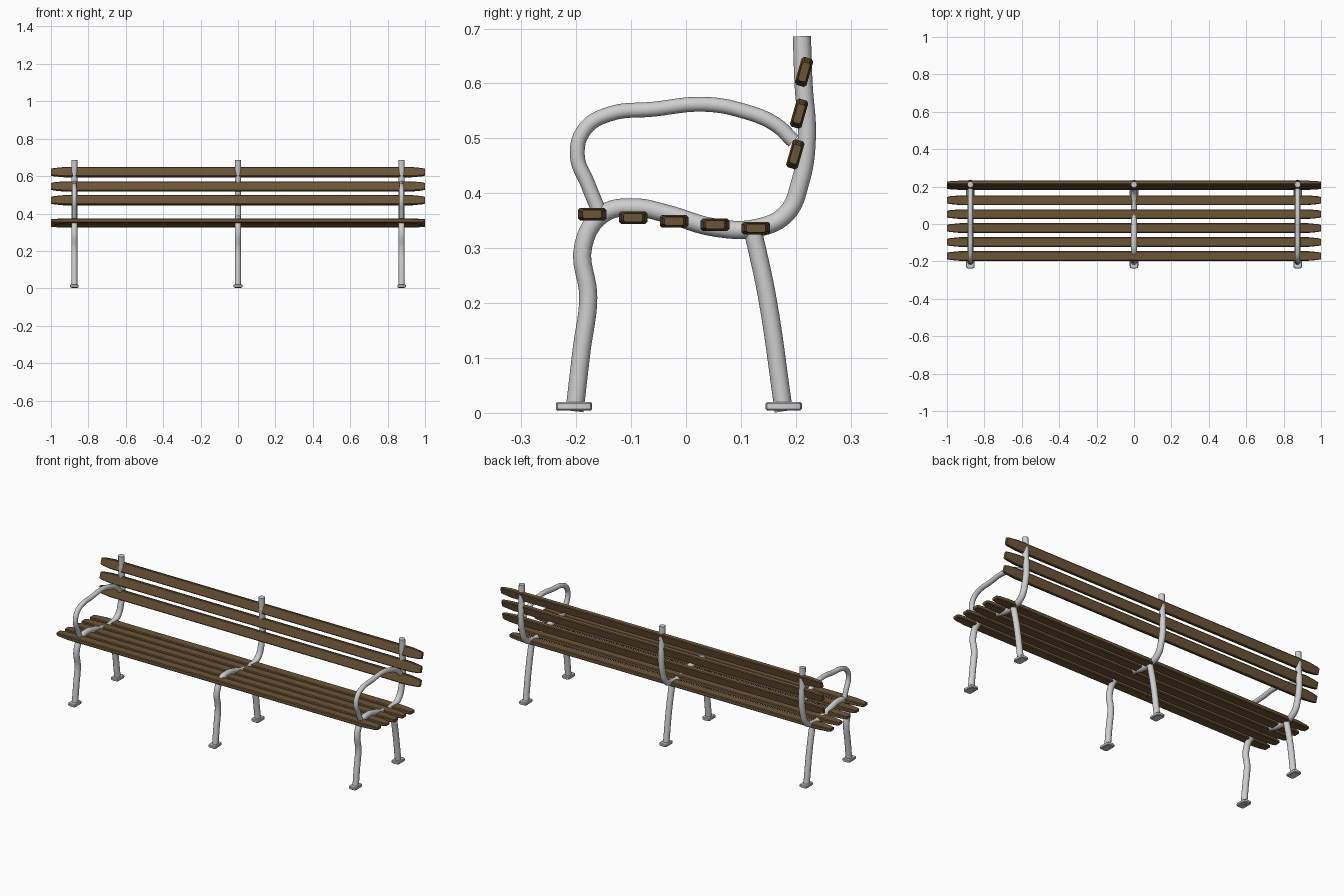
import bpy, bmesh
from math import radians
from mathutils import Matrix

cube = bpy.data.objects.get("Cube")
if cube:
    bpy.data.objects.remove(cube, do_unlink=True)


def material(name, color, rough):
    m = bpy.data.materials.new(name)
    m.use_nodes = True
    m.diffuse_color = (*color, 1)
    bsdf = next(n for n in m.node_tree.nodes if n.type == 'BSDF_PRINCIPLED')
    bsdf.inputs["Base Color"].default_value = (*color, 1)
    bsdf.inputs["Roughness"].default_value = rough
    return m


WOOD = material("brown wood", (0.15, 0.09, 0.04), 0.7)
METAL = material("pale grey metal", (0.62, 0.62, 0.62), 0.5)


def finish(obj, mat, angle=35):
    obj.data.materials.clear()
    obj.data.materials.append(mat)
    bpy.ops.object.select_all(action='DESELECT')
    obj.select_set(True)
    bpy.context.view_layer.objects.active = obj
    bpy.ops.object.shade_smooth_by_angle(angle=radians(angle))
    return obj


def tube(name, x, path, radius):
    """Round pipe through (y, z) points in the plane at x."""
    curve = bpy.data.curves.new(name, 'CURVE')
    curve.dimensions = '3D'
    curve.resolution_u = 6
    curve.bevel_depth = radius
    curve.bevel_resolution = 4
    curve.use_fill_caps = True
    spline = curve.splines.new('BEZIER')
    spline.bezier_points.add(len(path) - 1)
    for point, (y, z) in zip(spline.bezier_points, path):
        point.co = (x, y, z)
        point.handle_left_type = point.handle_right_type = 'AUTO'
    obj = bpy.data.objects.new(name, curve)
    bpy.context.collection.objects.link(obj)
    bpy.ops.object.select_all(action='DESELECT')
    obj.select_set(True)
    bpy.context.view_layer.objects.active = obj
    bpy.ops.object.convert(target='MESH')
    return finish(bpy.context.object, METAL)


def slat(name, y, z, width, thick, tilt):
    """Chamfered plank along x whose ends taper."""
    bm = bmesh.new()
    w, t, c = width / 2, thick / 2, 0.004
    section = [(w, t - c), (w - c, t), (c - w, t), (-w, t - c),
               (-w, c - t), (c - w, -t), (w - c, -t), (w, c - t)]
    stations = [(-1, 0.66), (-0.985, 0.8), (-0.93, 1),
                (0.93, 1), (0.985, 0.8), (1, 0.66)]
    rings = [[bm.verts.new((x, a * s, b * s)) for a, b in section]
             for x, s in stations]
    for r0, r1 in zip(rings, rings[1:]):
        for i in range(len(section)):
            j = (i + 1) % len(section)
            bm.faces.new((r0[i], r0[j], r1[j], r1[i]))
    bm.faces.new(rings[0])
    bm.faces.new(rings[-1])
    bmesh.ops.recalc_face_normals(bm, faces=bm.faces)
    bm.transform(Matrix.Translation((0, y, z)) @ Matrix.Rotation(radians(tilt), 4, 'X'))
    mesh = bpy.data.meshes.new(name)
    bm.to_mesh(mesh)
    bm.free()
    obj = bpy.data.objects.new(name, mesh)
    bpy.context.collection.objects.link(obj)
    return finish(obj, WOOD, 20)


def foot(name, x, y):
    """Bevelled floor plate."""
    bm = bmesh.new()
    bmesh.ops.create_cube(bm, size=1)
    bm.transform(Matrix.Translation((x, y, 0.012)) @ Matrix.Diagonal((0.046, 0.066, 0.016, 1)))
    upright = [e for e in bm.edges if abs(e.verts[0].co.z - e.verts[1].co.z) > 0.01]
    bmesh.ops.bevel(bm, geom=upright, offset=0.01, segments=2, profile=0.5, affect='EDGES')
    rims = [e for e in bm.edges if abs(e.verts[0].co.z - e.verts[1].co.z) < 0.001]
    bmesh.ops.bevel(bm, geom=rims, offset=0.003, segments=1, affect='EDGES')
    mesh = bpy.data.meshes.new(name)
    bm.to_mesh(mesh)
    bm.free()
    obj = bpy.data.objects.new(name, mesh)
    bpy.context.collection.objects.link(obj)
    return finish(obj, METAL)


# Pipe paths as (y, z)
MAIN = [(-0.203, 0.003), (-0.19, 0.115), (-0.178, 0.21), (-0.187, 0.305),
        (-0.15, 0.363), (-0.093, 0.374), (-0.04, 0.364), (0.055, 0.337),
        (0.13, 0.337), (0.182, 0.362), (0.208, 0.42), (0.22, 0.5),
        (0.214, 0.6), (0.211, 0.686)]
REAR = [(0.121, 0.335), (0.147, 0.215), (0.178, 0.003)]
ARM = [(-0.158, 0.366), (-0.178, 0.415), (-0.198, 0.47), (-0.184, 0.517),
       (-0.14, 0.544), (-0.06, 0.553), (0.035, 0.562), (0.107, 0.549),
       (0.162, 0.526), (0.196, 0.495)]

# Three pipe frames, armrests on the outer two
for side, x in (("right", -0.875), ("middle", 0), ("left", 0.875)):
    tube(f"{side}_front_leg_and_back_post", x, MAIN, 0.0165)
    tube(f"{side}_rear_leg", x, REAR, 0.0165)
    foot(f"{side}_front_foot", x, -0.204)
    foot(f"{side}_rear_foot", x, 0.178)
    if x:
        tube(f"{side}_armrest", x, ARM, 0.0135)

# Seat slats, sloping down to the rear
for i in range(5):
    slat(f"seat_slat_{i + 1}", -0.171 + 0.0746 * i, 0.362 - 0.0064 * i, 0.052, 0.023, 0)

# Back slats, leaning backwards
for i, (y, z) in enumerate([(0.199, 0.471), (0.206, 0.545), (0.215, 0.621)]):
    slat(f"back_slat_{i + 1}", y, z, 0.053, 0.022, 74)
